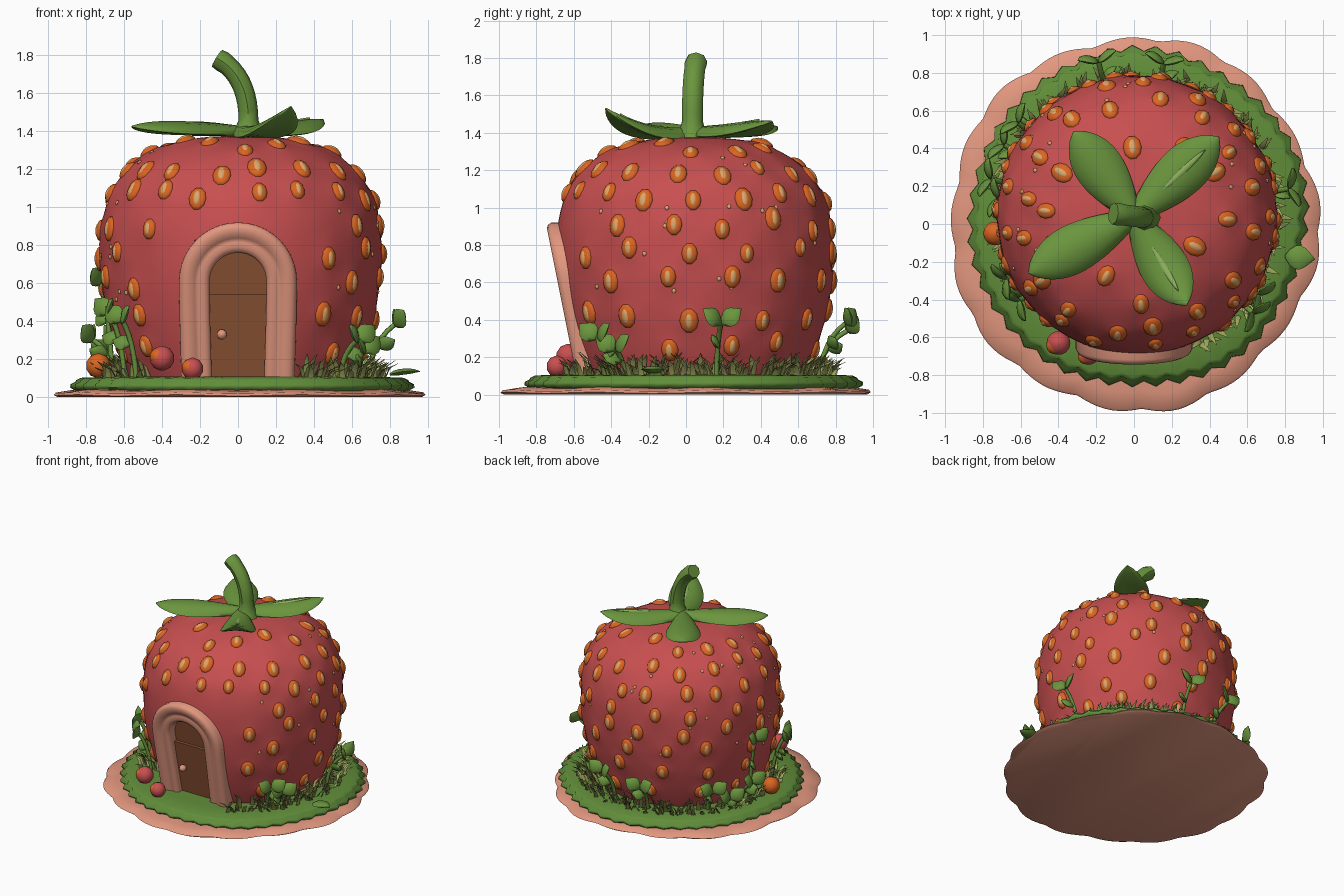
import bpy, bmesh, math, random
from mathutils import Vector as V

if "Cube" in bpy.data.objects:
    bpy.data.objects.remove(bpy.data.objects["Cube"])
random.seed(4)
pi, sin, cos, U = math.pi, math.sin, math.cos, random.uniform

COL = {'berry_red': (0.58, 0.078, 0.08), 'leaf_green': (0.145, 0.30, 0.047), 'lawn_green': (0.12, 0.27, 0.042),
       'pink_stone': (0.76, 0.31, 0.21), 'door_brown': (0.27, 0.09, 0.036), 'seed_orange': (0.70, 0.13, 0.016),
       'seed_tan': (0.72, 0.38, 0.14), 'grass_olive': (0.36, 0.39, 0.11), 'vein_green': (0.27, 0.44, 0.11)}
MAT = {}
for k, c in COL.items():
    MAT[k] = bpy.data.materials.new(k)
    MAT[k].diffuse_color = (*c, 1)


class Part:
    """Collects lofted shapes of one material into one object."""
    def __init__(self, name, mat, angle=50):
        self.name, self.mat, self.angle, self.v, self.f = name, mat, angle, [], []

    def loft(self, rings):
        n, b = len(rings[0]), len(self.v)
        for r in rings:
            self.v += [tuple(p) for p in r]
        for i in range(len(rings) - 1):
            for j in range(n):
                a, k = b + i * n, (j + 1) % n
                self.f.append((a + j, a + k, a + n + k, a + n + j))
        self.f.append(tuple(range(b + n - 1, b - 1, -1)))
        e = b + (len(rings) - 1) * n
        self.f.append(tuple(range(e, e + n)))

    def tube(self, path, w, h, side, sides=8, cup=0):
        path = [V(p) for p in path]
        rings = []
        for i, p in enumerate(path):
            t = (path[min(i + 1, len(path) - 1)] - path[max(i - 1, 0)]).normalized()
            s = (V(side) - t * t.dot(V(side))).normalized()
            n = t.cross(s)
            rings.append([p + s * w[i] * cos(2 * pi * j / sides) + n * h[i] * sin(2 * pi * j / sides)
                          + V((0, 0, cup * w[i] * cos(2 * pi * j / sides) ** 2)) for j in range(sides)])
        self.loft(rings)

    def blob(self, c, n, a, b, d, low=0.0, seg=10):
        n = V(n).normalized()
        s = V((0, 0, 1)).cross(n)
        s = s.normalized() if s.length > 0.01 else V((1, 0, 0))
        t = n.cross(s)
        lat = [low + (pi / 2 - 0.1 - low) * i / 5 for i in range(6)]
        self.loft([[V(c) + n * d * sin(q) + (s * a * cos(2 * pi * j / seg) + t * b * sin(2 * pi * j / seg)) * cos(q)
                    for j in range(seg)] for q in lat])

    def build(self):
        me = bpy.data.meshes.new(self.name)
        me.from_pydata(self.v, [], self.f)
        bm = bmesh.new()
        bm.from_mesh(me)
        bmesh.ops.recalc_face_normals(bm, faces=bm.faces)
        bm.to_mesh(me)
        bm.free()
        me.materials.append(MAT[self.mat])
        o = bpy.data.objects.new(self.name, me)
        bpy.context.collection.objects.link(o)
        bpy.ops.object.select_all(action='DESELECT')
        o.select_set(True)
        bpy.context.view_layer.objects.active = o
        bpy.ops.object.shade_smooth_by_angle(angle=math.radians(self.angle))


def bez(p0, p1, p2, n=10):
    p0, p1, p2 = V(p0), V(p1), V(p2)
    return [p0 * (1 - t) ** 2 + p1 * 2 * t * (1 - t) + p2 * t * t for t in [i / n for i in range(n + 1)]]


# scalloped pink base
N = 156
rad = lambda a: 0.958 + 0.026 * abs(sin(8.5 * a + 0.4)) + 0.014 * sin(5 * a + 2)
base = Part('base_plate', 'pink_stone')
ring = lambda k, z, wz=0: [V((k * rad(a) * cos(a), 1.012 * k * rad(a) * sin(a), z + wz * sin(9 * a)))
                           for a in [2 * pi * i / N for i in range(N)]]
base.loft([ring(0.98, 0), ring(1, 0.01, 0.003), ring(0.99, 0.022, 0.004), ring(0.9, 0.036, 0.004), ring(0.8, 0.04)])
base.build()

# lawn with zigzag edge, two layers
lawn = Part('lawn', 'lawn_green', 60)
def zig(r, z, amp, teeth=45):
    return [V((0.022 + (r + amp * (1 if i % 2 else -1) + 0.012 * sin(4 * pi * i / teeth)) * cos(pi * i / teeth),
               0.03 + (r + amp * (1 if i % 2 else -1) + 0.012 * sin(5 * pi * i / teeth)) * sin(pi * i / teeth), z))
            for i in range(2 * teeth)]
lawn.loft([zig(0.86, 0.03, 0.01), zig(0.89, 0.05, 0.016), zig(0.888, 0.068, 0.016), zig(0.865, 0.08, 0.014),
           zig(0.862, 0.09, 0.012), zig(0.84, 0.102, 0.01), zig(0.7, 0.108, 0)])
lawn.build()

# berry body, pushed in behind the doorway
C = V((0.015, 0.045, 0))
front = lambda z: -0.58 - 0.2 * (z - 0.1)
def radius(z):
    if z < 0.75:
        return 0.742 - 0.15 * ((0.75 - z) / 0.67) ** 2
    return 0.742 * max(0, 1 - ((z - 0.75) / 0.63) ** 2.6) ** (1 / 2.6)
def surf(z, a):
    return C + V((radius(z) * cos(a), radius(z) * sin(a), z))
def normal(z, a):
    d = (radius(z + 0.01) - radius(z - 0.01)) / 0.02
    return V((cos(a), sin(a), -d)).normalized()

# seed positions in staggered rows
spots = []
for k, (z0, n) in enumerate([(1.32, 12), (1.2, 16), (1.06, 17), (0.91, 15), (0.76, 14), (0.6, 14), (0.43, 13), (0.26, 12)]):
    for i in range(n):
        a, z = 2 * pi * (i + 0.5 * (k % 2) + U(-.15, .15)) / n, z0 + U(-0.035, 0.035)
        p = surf(z, a)
        if not (p.y < 0 and abs(p.x) < 0.42 and z < 0.97):
            spots.append((p, normal(z, a)))

body = Part('berry_body', 'berry_red', 60)
zs = [0.08 + 0.67 * i / 18 for i in range(18)] + [0.75 + 0.63 * sin(pi / 2 * i / 24) ** (2 / 2.6) for i in range(24)] + [1.3799]
rings = []
for z in zs:
    r = []
    for i in range(112):
        a = 2 * pi * i / 112
        p = surf(z, a)
        swell = sum(math.exp(-(p - q).length_squared / 0.0035) for q, _ in spots)
        p += normal(min(z, 1.36), a) * 0.014 * (min(swell, 1.0) - 0.3)
        if p.y < 0 and abs(p.x) < 0.24 and (z < 0.61 or math.hypot(p.x, z - 0.61) < 0.24):
            p.y = max(p.y, front(z) + 0.15)
        r.append(p)
    rings.append(r)
body.loft(rings)
body.build()

# seeds: orange pads with tan centres, plus tiny specks
pads, seeds = Part('seed_pads', 'seed_orange', 80), Part('seeds', 'seed_tan', 80)
for p, nm in spots:
    s = U(0.85, 1.1)
    pads.blob(p, nm, 0.047 * s, 0.062 * s, 0.025)
    seeds.blob(p + nm * 0.013, nm, 0.022 * s, 0.042 * s, 0.0165)
for i in range(50):
    z, a = U(0.5, 1.3), U(-0.3 * pi, 1.2 * pi)
    seeds.blob(surf(z, a), normal(z, a), 0.012, 0.014, 0.008, seg=6)
pads.build()
seeds.build()

# door frame: moulded section swept over an arch
arch = [(1, 0, z) for z in (0.09, 0.25, 0.4, 0.55)] + [(cos(pi * i / 20), sin(pi * i / 20), 0.61) for i in range(21)] \
     + [(-1, 0, z) for z in (0.55, 0.4, 0.25, 0.09)]
sec = [(-.01, .17), (-.01, .03), (0, .012), (.02, .006), (.045, .01), (.056, .014), (.068, .006), (.09, -.006), (.12, -.006),
       (.138, .004), (.15, .025), (.152, .17)]
frame = Part('door_frame', 'pink_stone', 75)
def arch_pt(c, s, z, r, d):
    r -= 0.03 * max(0, 0.5 - z) if s == 0 else 0
    zz = z + r * s
    return V((c * r, front(zz) + d, zz))
frame.loft([[arch_pt(c, s, z, 0.16 + o, d) for o, d in sec] for c, s, z in arch])
frame.build()

# door leaf, recessed upper panel and knob
door = Part('door', 'door_brown', 30)
pl = lambda pts, d: [V((x, front(z) + d, z)) for x, z in pts]
low = [(-.17, .09), (.17, .09), (.17, .54), (-.17, .54)]
top = [(.17, .53)] + [(0.17 * cos(pi * i / 16), 0.61 + 0.17 * sin(pi * i / 16)) for i in range(17)] + [(-.17, .53)]
door.loft([pl(low, .13), pl(low, .06)])
door.loft([pl(top, .13), pl(top, .085)])
door.build()
knob = Part('door_knob', 'pink_stone')
knob.blob((-0.085, front(.33) + 0.035, 0.33), (0, -1, 0), 0.028, 0.028, 0.028, -1.4)
knob.build()

# calyx leaves and their pale veins
calyx, veins = Part('calyx_leaves', 'leaf_green', 70), Part('calyx_veins', 'vein_green')
for tip, mz, vein in [((-.56, -.26, 1.425), 1.44, 0), ((-.32, .49, 1.43), 1.43, 0), ((.45, .46, 1.46), 1.42, 1), ((.28, -.43, 1.53), 1.38, 1)]:
    b = V((0, .04, 1.4))
    t = V(tip)
    mid = b.lerp(t, 0.65)
    mid.z = mz
    path = bez(b, mid, t, 14)
    us = [i / 14 for i in range(15)]
    w = [0.035 * (1 - u) + 0.11 * max(0, sin(pi * u ** 1.15)) ** 0.75 + 0.003 for u in us]
    h = [0.026 * (1 - u ** 4) + 0.004 for u in us]
    side = (t - b).cross(V((0, 0, 1)))
    calyx.tube(path, w, h, side, 12, -0.3)
    if vein:
        veins.tube([p + V((0, 0, 0.024)) for p in path[4:12]], [.004, .013, .016, .017, .016, .014, .01, .003], [.007] * 8, side)
calyx.build()
veins.build()

# curved stem
stem = Part('stem', 'leaf_green', 45)
path = bez((.05, .035, 1.36), (.085, .03, 1.68), (-.11, .055, 1.785), 12)
stem.tube(path, [.1, .07] + [.056] * 9 + [.06, .058], [.1, .07] + [.052] * 9 + [.056, .052], (0, 1, 0), 8)
stem.build()

# grass tufts round the foot
grass = Part('grass', 'grass_olive', 80)
for i in range(330):
    a = U(-0.36 * pi, 1.22 * pi)
    d, r, q = V((cos(a), sin(a), 0)), U(0.62, 0.76), U(-1.3, 1.3)
    lean = V((cos(a + q), sin(a + q), 0))
    p = C + d * r + V((0, 0, 0.1))
    hgt = U(0.04, 0.1) + 0.03 * (r < 0.69)
    grass.tube([p, p + lean * .025 + V((0, 0, hgt * .7)), p + lean * .07 + V((0, 0, hgt))],
               [.017, .013, .001], [.004, .003, .001], (-lean.y, lean.x, 0.01), 4)
grass.build()

# sprouts: leaning stalk with paired leaves facing outward and up
sprout = Part('sprouts', 'leaf_green', 80)
def leaf(p, d, o, ln):
    d = V(d).normalized()
    pts = bez(p, V(p) + d * ln * .5 + o * .015, V(p) + d * ln, 6)
    sprout.tube(pts, [ln * k for k in (.06, .27, .38, .4, .32, .17, .01)], [.006, .016, .018, .018, .016, .01, .002],
                d.cross(o + V((0, 0, .6))), 6)
for deg, h, r in [(-40, .34, .8), (-33, .28, .77), (10, .42, .82), (80, .42, .82), (104, .38, .84), (142, .34, .8),
                  (152, .26, .8), (166, .34, .8), (173, .64, .74), (206, .48, .77), (216, .44, .77)]:
    a = math.radians(deg)
    o, s = V((cos(a), sin(a), 0)), V((-sin(a), cos(a), 0))
    t = o * r + C + V((0, 0, h - .04))
    path = bez(o * 0.68 + C + V((0, 0, .1)), o * 0.7 + C + V((0, 0, h * .7)), t, 6)
    sprout.tube(path, [.014] * 7, [.014] * 7, s, 6)
    for k in (1, -1):
        leaf(t, s * k * .8 + o * .25 + V((0, 0, .6)), o, 0.135)
    leaf(path[3], s * U(-1, 1) + o * .5 + V((0, 0, .2)), o, 0.11)
leaf((.8, -.17, .12), (1, -.1, .1), V((0, 0, 1)), 0.16)
sprout.build()

# small fallen berries, red ones with an orange cheek
small, ripe = Part('small_berries', 'berry_red'), Part('small_orange_berries', 'seed_orange')
for x, y, z, r in [(-.4, -.63, .205, .066), (-.24, -.69, .15, .058)]:
    small.blob((x, y, z), (0, 0, 1), r, r, r, -1.45, 14)
    ripe.blob((x, y, z), (-.7, -.5, .3), r * .85, r * .85, r * 1.06)
ripe.blob((-.735, -.05, .165), (0, 0, 1), .066, .066, .066, -1.45, 14)
small.build()
ripe.build()

for m in bpy.data.materials:
    if m.users and not m.is_grease_pencil:
        m.use_nodes = True
        m.node_tree.nodes["Principled BSDF"].inputs["Base Color"].default_value = m.diffuse_color
